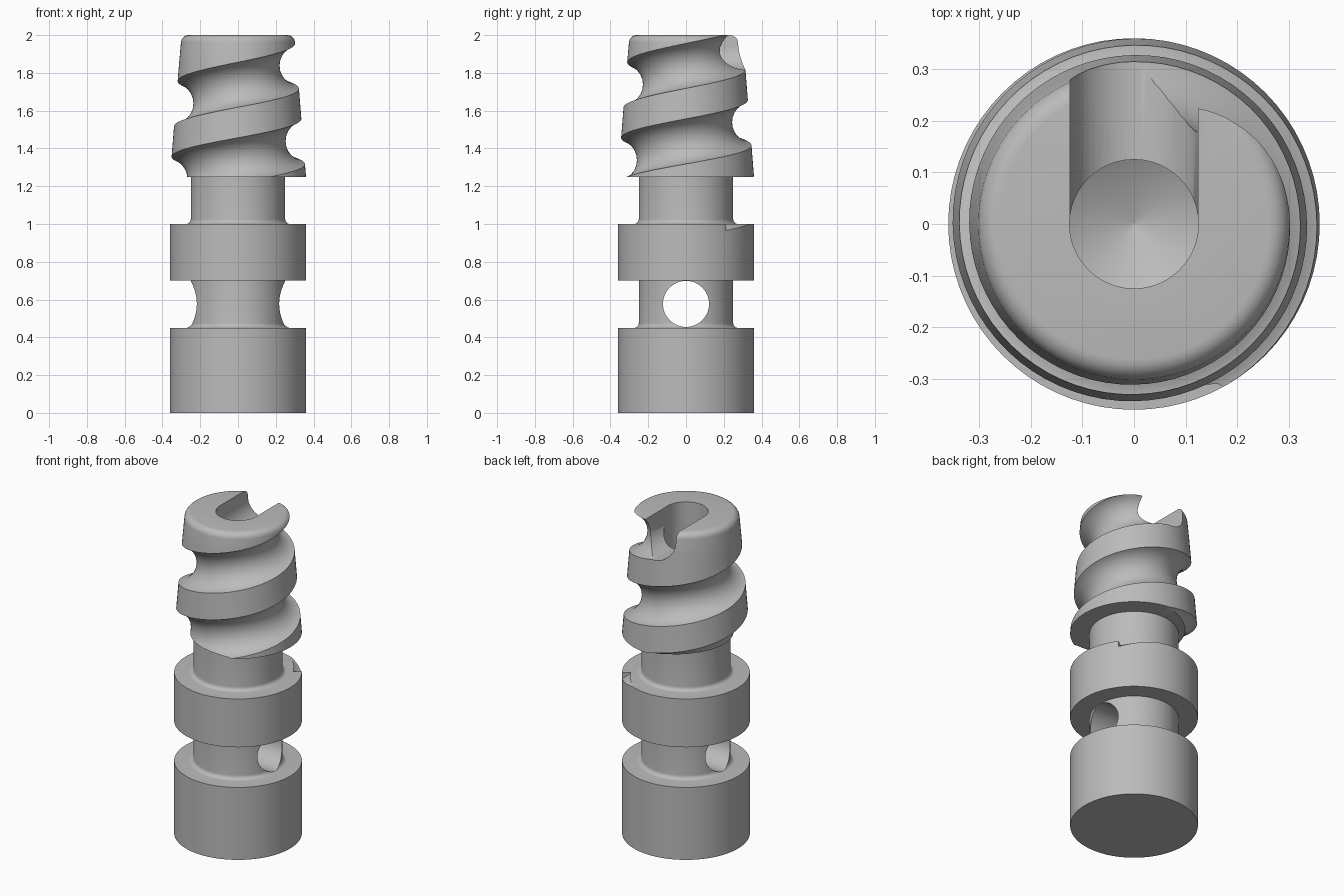
import bpy, bmesh
from math import sin, cos, pi, radians

if "Cube" in bpy.data.objects:
    bpy.data.objects.remove(bpy.data.objects["Cube"])

grey = bpy.data.materials.new("plain grey")
grey.use_nodes = True
grey.diffuse_color = (0.5, 0.5, 0.5, 1)
grey.node_tree.nodes["Principled BSDF"].inputs["Base Color"].default_value = (0.5, 0.5, 0.5, 1)

CUT_R = 0.125                    # one cutter radius for groove, bore, slot and pin hole
CONE_Z, TOP = 1.25, 2.0


def cone_radius(z):
    return 0.36 - 0.08 * (z - CONE_Z)


def finish(name, bm):
    bmesh.ops.recalc_face_normals(bm, faces=bm.faces)
    mesh = bpy.data.meshes.new(name)
    bm.to_mesh(mesh)
    bm.free()
    mesh.materials.append(grey)
    obj = bpy.data.objects.new(name, mesh)
    bpy.context.collection.objects.link(obj)
    return obj


def loft(name, rings):
    """Skin a list of equal closed rings and cap both ends."""
    bm = bmesh.new()
    loops = [[bm.verts.new(p) for p in ring] for ring in rings]
    for a, b in zip(loops, loops[1:]):
        for i in range(len(a)):
            j = (i + 1) % len(a)
            bm.faces.new((a[i], a[j], b[j], b[i]))
    bm.faces.new(loops[0])
    bm.faces.new(loops[-1])
    return finish(name, bm)


def lathe(name, profile, n=72):
    return loft(name, [[(r * cos(2 * pi * i / n), r * sin(2 * pi * i / n), z)
                        for i in range(n)] for r, z in profile])


def arc(cx, cz, r, start, end, n=6):
    angles = [radians(start + (end - start) * i / n) for i in range(n + 1)]
    return [(cx + r * cos(a), cz + r * sin(a)) for a in angles]


# Turned body: base, neck, collar, shaft and tapered head
fillet = 0.025
profile = [(0.36, 0), (0.36, 0.45)]
profile += arc(0.25 + fillet, 0.45 + fillet, fillet, 270, 180)
profile += [(0.25, 0.70), (0.36, 0.70), (0.36, 1.0)]
profile += arc(0.25 + fillet, 1.0 + fillet, fillet, 270, 180)
profile += [(0.25, CONE_Z)]
profile += [(cone_radius(z), z) for z in (CONE_Z, 1.4, 1.55, 1.7, 1.85)]
profile += arc(0.262, TOP - 0.04, 0.04, 5, 90)
body = lathe("screw_plug", profile)

# Helical groove cutter, following the taper
rings = []
steps = 150
for k in range(steps + 1):
    a = pi / 2 - 4.3 * pi * k / steps
    z = 1.84 + 0.4 * a / (2 * pi)
    r = cone_radius(z) + 0.032
    rings.append([((r + u) * cos(a), (r + u) * sin(a), z + w)
                  for u, w in arc(0, 0, CUT_R, 0, 345, 23)])
groove = loft("groove_cutter", rings)

# Drilled bore with a conical bottom
bore = lathe("bore_cutter", [(0.002, 1.2), (CUT_R, 1.27), (CUT_R, 2.1)], 48)

# Round-bottomed slot from the bore out through the back
section = [(0.1245, 2.1)] + arc(0, 1.94, 0.1245, 0, -180, 24) + [(-0.1245, 2.1)]
slot = loft("slot_cutter", [[(x, y, z) for x, z in section] for y in (0.0, 0.5)])

# Cross pin hole through the neck
pin = loft("pin_hole_cutter", [[(x, u, 0.577 + w) for u, w in arc(0, 0, 0.122, 0, 352.5, 47)]
                               for x in (-0.5, 0.5)])

# Cut everything out of the body
bpy.context.view_layer.objects.active = body
for cutter in (groove, bore, slot, pin):
    mod = body.modifiers.new(cutter.name, "BOOLEAN")
    mod.operation, mod.solver, mod.object = "DIFFERENCE", "EXACT", cutter
    bpy.ops.object.modifier_apply(modifier=mod.name)
    bpy.data.objects.remove(cutter)

# Smooth shading with crisp machined edges
for o in bpy.context.selected_objects:
    o.select_set(False)
body.select_set(True)
bpy.ops.object.shade_smooth_by_angle(angle=radians(30))
